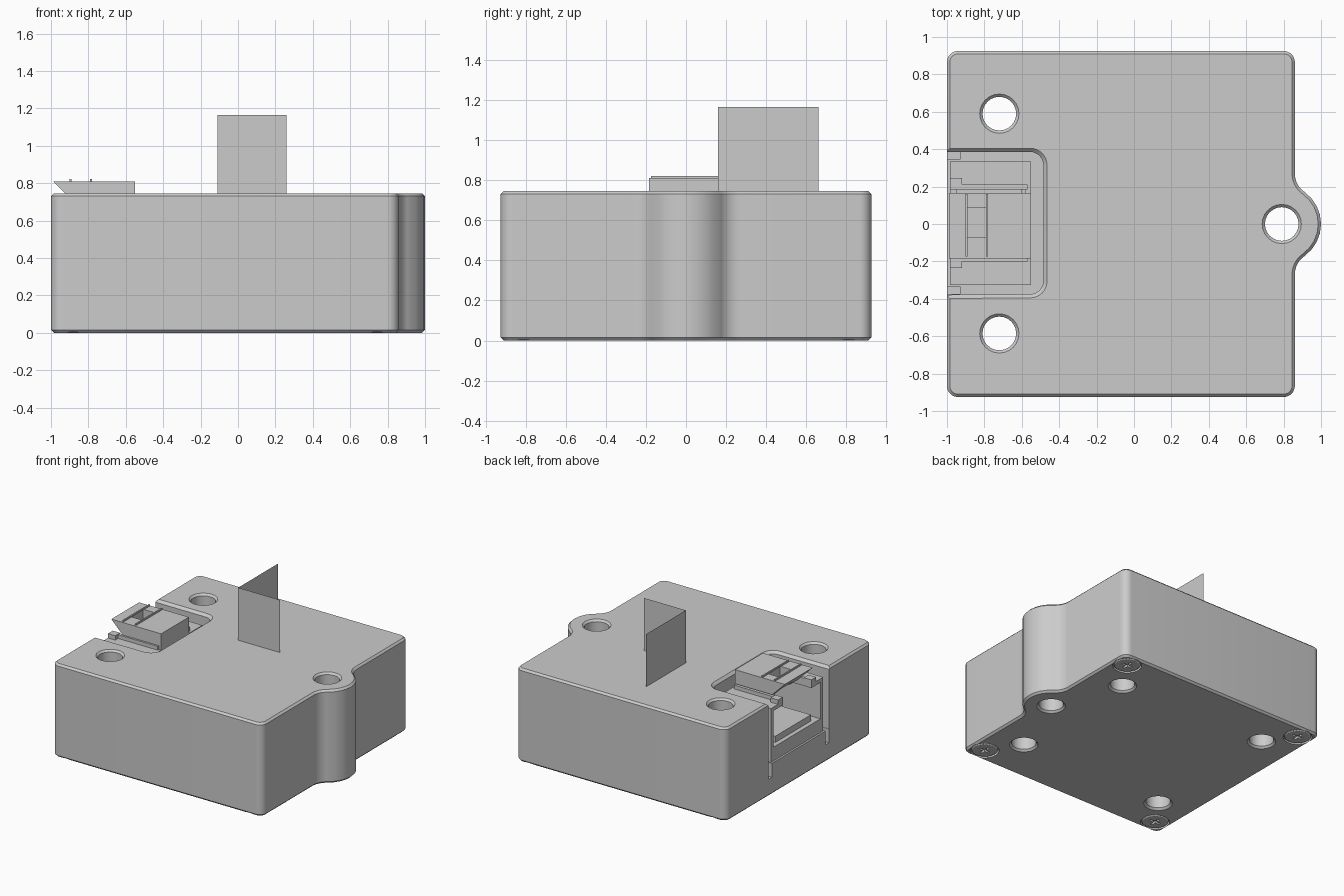
import bpy, bmesh
from math import sin, cos, radians, pi, tau

cube = bpy.data.objects.get("Cube")
if cube:
    bpy.data.objects.remove(cube)

GREY = bpy.data.materials.new("light_grey")
GREY.use_nodes = True
GREY.diffuse_color = (0.6, 0.6, 0.6, 1)
GREY.node_tree.nodes["Principled BSDF"].inputs["Base Color"].default_value = (0.6, 0.6, 0.6, 1)
H = 0.745


def make(name, bm):
    bmesh.ops.recalc_face_normals(bm, faces=bm.faces)
    me = bpy.data.meshes.new(name)
    bm.to_mesh(me)
    bm.free()
    me.materials.append(GREY)
    ob = bpy.data.objects.new(name, me)
    bpy.context.collection.objects.link(ob)
    return ob


def loft(name, loops):
    """Skin a stack of matching loops and cap both ends."""
    bm = bmesh.new()
    rings = [[bm.verts.new(p) for p in loop] for loop in loops]
    n = len(rings[0])
    for a, b in zip(rings, rings[1:]):
        for i in range(n):
            j = (i + 1) % n
            bm.faces.new((a[i], a[j], b[j], b[i]))
    bm.faces.new(rings[0])
    bm.faces.new(rings[-1])
    return make(name, bm)


def outline(arcs, z, inset=0.0):
    """Loop from arcs (cx, cy, r, start, end); arcs running backwards are concave."""
    pts = []
    for cx, cy, r, a, b in arcs:
        r += inset if b < a else -inset
        for i in range(9):
            t = radians(a + (b - a) * i / 8)
            pts.append((cx + r * cos(t), cy + r * sin(t), z))
    return pts


def box(name, x0, x1, y0, y1, z0, z1):
    base = [(x0, y0), (x1, y0), (x1, y1), (x0, y1)]
    return loft(name, [[(x, y, z) for x, y in base] for z in (z0, z1)])


def lathe(name, x, y, profile, n=24):
    """Vertical turned shape from (radius, z) pairs."""
    return loft(name, [[(x + r * cos(tau * i / n), y + r * sin(tau * i / n), z)
                        for i in range(n)] for r, z in profile])


def cut(ob, cutters):
    bpy.context.view_layer.objects.active = ob
    for c in cutters:
        c.hide_render = True
        m = ob.modifiers.new("cut", 'BOOLEAN')
        m.operation, m.solver, m.object = 'DIFFERENCE', 'EXACT', c
        bpy.ops.object.modifier_apply(modifier=m.name)
        bpy.data.objects.remove(c)


def smooth(ob):
    bpy.ops.object.select_all(action='DESELECT')
    ob.select_set(True)
    bpy.context.view_layer.objects.active = ob
    bpy.ops.object.shade_smooth_by_angle(angle=radians(30))


# Housing: rounded block with a mounting lug on its right-hand edge
R = 0.06
W = 0.925
A = 55
body_arcs = [
    (-1 + R, -W + R, R, 180, 270),
    (0.86 - R, -W + R, R, 270, 360),
    (0.98, -0.27, 0.12, 180, 180 - A),
    (0.79, 0, 0.21, -A, A),
    (0.98, 0.27, 0.12, 180 + A, 180),
    (0.86 - R, W - R, R, 0, 90),
    (-1 + R, W - R, R, 90, 180),
]
C = 0.015
housing = loft("housing", [outline(body_arcs, 0, C), outline(body_arcs, C),
                           outline(body_arcs, H - C), outline(body_arcs, H, C)])

# Through holes with chamfered rims
holes = [(-0.72, 0.59), (-0.72, -0.585), (0.79, 0)]
cutters = [lathe("hole_cutter", x, y, [(0.125, -0.02), (0.09, 0.015), (0.09, H - 0.015),
                                       (0.125, H + 0.02)]) for x, y in holes]
# Blind holes and screw seats in the underside
cutters += [lathe("blind_cutter", 0.58, s * 0.56, [(0.125, -0.02), (0.09, 0.015), (0.09, 0.5)])
            for s in (-1, 1)]
screws = [(x, s * 0.81) for x in (-0.88, 0.745) for s in (-1, 1)]
cutters += [lathe("seat_cutter", x, y, [(0.106, -0.05), (0.106, 0.03)]) for x, y in screws]

# Connector pocket, open on the left-hand side of the plan, with a chamfered rim
F = 0.07
pocket_arcs = [(-1.2, -0.3, 0.08, 180, 270), (-0.485 - F, -0.375 + F, F, 270, 360),
               (-0.485 - F, 0.385 - F, F, 0, 90), (-1.2, 0.305, 0.08, 90, 180)]
cutters.append(loft("pocket_cutter", [outline(pocket_arcs, 0.25), outline(pocket_arcs, H - 0.02),
                                      outline(pocket_arcs, H + 0.01, -0.03)]))
for s in (-1, 1):
    y = 0.005 + s * 0.36
    cutters.append(box("notch_cutter", -1.1, -0.93, y - 0.02, y + 0.02, 0.14, 0.3))
cut(housing, cutters)
smooth(housing)

# Cross-head screws
for i, (x, y) in enumerate(screws):
    head = lathe("screw_%d" % (i + 1), x, y, [(0.088, 0.001), (0.098, 0.008), (0.098, 0.035)])
    cut(head, [box("cross_a", x - 0.045, x + 0.045, y - 0.009, y + 0.009, -0.1, 0.02),
               box("cross_b", x - 0.009, x + 0.009, y - 0.045, y + 0.045, -0.1, 0.02)])
    smooth(head)

# Socket: base, tongue, rear wall, and mirrored side walls with inward lips
X0, X1 = -0.985, -0.55
box("socket_base", X0, X1, -0.325, 0.335, 0.25, 0.36)
box("socket_tongue", -0.95, -0.6, -0.22, 0.23, 0.36, 0.41)
box("socket_rear_wall", X1 - 0.03, X1, -0.325, 0.335, 0.36, 0.68)
for side, s in (("right", -1), ("left", 1)):
    def strip(name, xa, xb, a, b, z0, z1):
        ys = sorted((0.005 + s * a, 0.005 + s * b))
        box("socket_%s_%s" % (side, name), xa, xb, *ys, z0, z1)
    strip("wall", X0, X1 - 0.03, 0.295, 0.33, 0.36, 0.68)
    strip("lip", X0, X1 - 0.03, 0.185, 0.295, 0.65, 0.68)
    strip("rail", X0, X1 - 0.02, 0.18, 0.205, 0.65, 0.71)
    strip("stop", X0, -0.92, 0.18, 0.24, 0.68, 0.715)

# Latch: wedge with an undercut front and a square window
profile = [(-0.99, 0.81), (X1, 0.81), (X1, 0.68), (-0.86, 0.68)]
latch = loft("latch", [[(x, y, z) for x, z in profile] for y in (-0.185, 0.165)])
cut(latch, [box("window_cutter", -0.9, -0.78, -0.07, 0.085, 0.5, 0.9)])
box("latch_ridge_front", -0.9, -0.89, -0.175, 0.16, 0.81, 0.822)
box("latch_ridge_back", -0.79, -0.78, -0.175, 0.16, 0.81, 0.822)


# Two thin upright sheets meeting at a corner
def sheet(name, a, b):
    bm = bmesh.new()
    bm.faces.new([bm.verts.new(p) for p in ((*a, H), (*b, H), (*b, 1.165), (*a, 1.165))])
    make(name, bm)


sheet("front_sheet", (-0.11, 0.16), (0.26, 0.16))
sheet("side_sheet", (-0.11, 0.16), (-0.11, 0.66))
